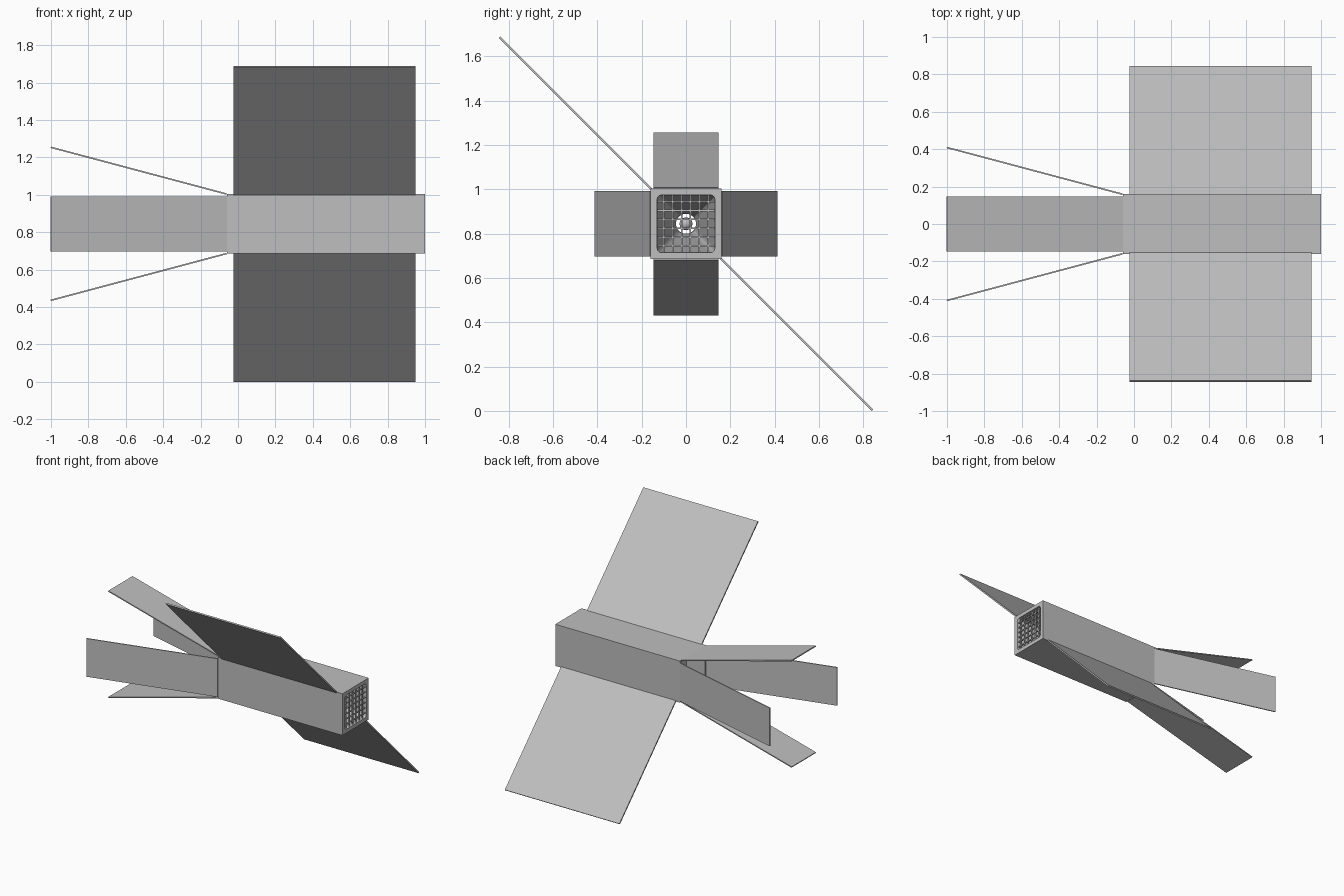
import bpy, bmesh, math
from mathutils import Matrix, Vector

old = bpy.data.objects.get("Cube")
if old:
    bpy.data.objects.remove(old, do_unlink=True)

CZ = 0.845      # height of the body axis
HALF = 0.16     # half width of the square body
CENTRE = Matrix.Translation((0, 0, CZ))


def material(name, value):
    m = bpy.data.materials.new(name)
    m.use_nodes = True
    m.diffuse_color = (value, value, value, 1)
    m.node_tree.nodes["Principled BSDF"].inputs["Base Color"].default_value = (value, value, value, 1)
    return m


GREY = material("light grey metal", 0.52)


def finish(name, bm, matrix=CENTRE):
    bm.transform(matrix)
    bmesh.ops.recalc_face_normals(bm, faces=bm.faces)
    mesh = bpy.data.meshes.new(name)
    bm.to_mesh(mesh)
    bm.free()
    mesh.materials.append(GREY)
    ob = bpy.data.objects.new(name, mesh)
    bpy.context.collection.objects.link(ob)
    return ob


def add_box(bm, low, high):
    low, high = Vector(low), Vector(high)
    mat = Matrix.Translation((low + high) / 2) @ Matrix.Diagonal((*(high - low), 1))
    bmesh.ops.create_cube(bm, size=1, matrix=mat)


def add_cone(bm, x0, x1, r0, r1, sides, turn=0):
    mat = (Matrix.Translation(((x0 + x1) / 2, 0, 0)) @ Matrix.Rotation(math.pi / 2, 4, 'Y')
           @ Matrix.Rotation(turn, 4, 'Z'))
    return bmesh.ops.create_cone(bm, cap_ends=True, segments=sides, radius1=r0,
                                 radius2=r1, depth=x1 - x0, matrix=mat)["verts"]


def cut(target, name, bm):
    cutter = finish(name, bm)
    cutter.hide_render = True
    mod = target.modifiers.new(name, 'BOOLEAN')
    mod.operation, mod.solver, mod.object = 'DIFFERENCE', 'EXACT', cutter
    bpy.context.view_layer.objects.active = target
    bpy.ops.object.modifier_apply(modifier=name)
    bpy.data.objects.remove(cutter, do_unlink=True)


# Square body
bm = bmesh.new()
add_box(bm, (-0.06, -HALF, -HALF), (1, HALF, HALF))
body = finish("body", bm)

# Tapered intake with rounded corners
bm = bmesh.new()
add_cone(bm, 0.3, 1.01, 0.04 * math.sqrt(2), 0.132 * math.sqrt(2), 4, math.pi / 4)
long_edges = [e for e in bm.edges if abs(e.verts[0].co.x - e.verts[1].co.x) > 0.1]
bmesh.ops.bevel(bm, geom=long_edges, offset=0.02, segments=3, profile=0.5, affect='EDGES')
cut(body, "intake_cutter", bm)

# Round throat and open rear bay
bm = bmesh.new()
add_cone(bm, 0.0, 0.38, 0.045, 0.045, 32)
cut(body, "throat_cutter", bm)
bm = bmesh.new()
add_box(bm, (-0.2, -0.148, -0.148), (0.1, 0.148, 0.148))
cut(body, "rear_bay_cutter", bm)

# Ball in the throat
bm = bmesh.new()
bmesh.ops.create_uvsphere(bm, u_segments=24, v_segments=12, radius=0.029,
                          matrix=Matrix.Translation((0.3, 0, 0)))
ball = finish("throat_ball", bm)
ball.data.shade_smooth()

# Grille across the intake
bm = bmesh.new()
BAR, REACH = 0.0035, 0.134
for i in range(6):
    c = (i - 2.5) * 0.04
    add_box(bm, (0.982, c - BAR, -REACH), (0.992, c + BAR, REACH))
    add_box(bm, (0.982, -REACH, c - BAR), (0.992, REACH, c + BAR))
finish("intake_grille", bm)

# Four splayed rear flaps
SPLAY = math.atan2(0.25, 0.94)
LENGTH = math.hypot(0.25, 0.94)
for i, side in enumerate(("upper", "front", "lower", "back")):
    bm = bmesh.new()
    add_box(bm, (-LENGTH, -0.147, -0.008), (0, 0.147, 0))
    bm.transform(Matrix.Translation((-0.06, 0, HALF + 0.003)) @ Matrix.Rotation(SPLAY, 4, 'Y'))
    finish(side + "_flap", bm, CENTRE @ Matrix.Rotation(i * math.pi / 2, 4, 'X'))

# Pair of diagonal panels rising from opposite body edges
for name, turn in (("upper_panel", math.pi / 4), ("lower_panel", math.pi * 5 / 4)):
    bm = bmesh.new()
    add_box(bm, (-0.025, -0.005, 0.215), (0.95, 0.005, 1.19))
    finish(name, bm, CENTRE @ Matrix.Rotation(turn, 4, 'X'))
